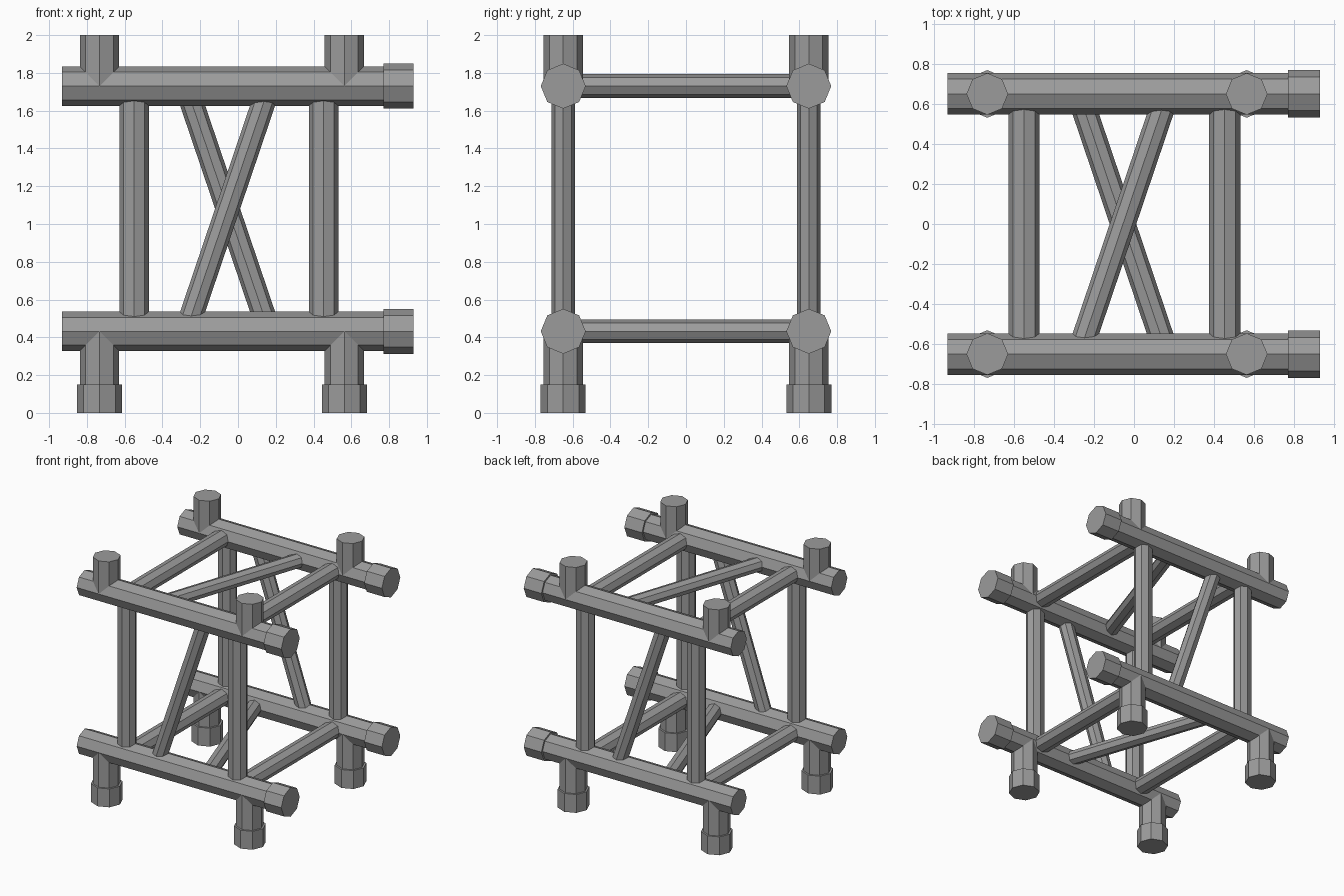
import bpy
import bmesh
from mathutils import Vector, Matrix
from math import cos, sin, pi

cube = bpy.data.objects.get("Cube")
if cube:
    bpy.data.objects.remove(cube, do_unlink=True)

# Single metal colour
grey = bpy.data.materials.new("steel grey")
grey.use_nodes = True
COLOUR = (0.33, 0.33, 0.33, 1)
grey.diffuse_color = COLOUR
grey.node_tree.nodes["Principled BSDF"].inputs["Base Color"].default_value = COLOUR


def tube(name, start, end, wide, thick=None, normal=(0, 1, 0)):
    """Capped eight-sided tube; 'thick' is measured along 'normal'."""
    thick = thick or wide
    start, end, n = Vector(start), Vector(end), Vector(normal)
    side = n.cross(end - start).normalized()
    bm = bmesh.new()
    rings = []
    for centre in (start, end):
        rings.append([bm.verts.new(centre + side * wide * cos(k * pi / 4)
                                   + n * thick * sin(k * pi / 4)) for k in range(8)])
    low, high = rings
    for k in range(8):
        j = (k + 1) % 8
        bm.faces.new((low[k], low[j], high[j], high[k]))
    bm.faces.new(low[::-1])
    bm.faces.new(high)
    bmesh.ops.recalc_face_normals(bm, faces=bm.faces)
    mesh = bpy.data.meshes.new(name)
    bm.to_mesh(mesh)
    bm.free()
    mesh.materials.append(grey)
    obj = bpy.data.objects.new(name, mesh)
    bpy.context.collection.objects.link(obj)
    return obj


PIPE, COLLAR = 0.104, 0.119
Y, LOW, HIGH = 0.65, 0.432, 1.73
POSTS = (-0.733, 0.563)
BRACES = (-0.55, 0.453)
BRACE_WIDE, BRACE_THICK = 0.078, 0.063
DIAG_WIDE, DIAG_THICK = 0.063, 0.055
DIAG_A, DIAG_B = -0.275, 0.165

for y, depth in ((-Y, "front"), (Y, "back")):
    # Long pipes with an end collar
    for z, level in ((LOW, "lower"), (HIGH, "upper")):
        tube(f"{depth}_{level}_pipe", (-0.932, y, z), (0.90, y, z), PIPE)
        tube(f"{depth}_{level}_collar", (0.77, y, z), (0.93, y, z), COLLAR)
    # Feet with collars, and top stubs
    for x, hand in zip(POSTS, ("right", "left")):
        tube(f"{depth}_{hand}_leg", (x, y, 0.03), (x, y, LOW), PIPE)
        tube(f"{depth}_{hand}_foot_collar", (x, y, 0), (x, y, 0.15), COLLAR)
        tube(f"{depth}_{hand}_top_stub", (x, y, HIGH), (x, y, 2), PIPE)
    # Upright braces
    for x, hand in zip(BRACES, ("right", "left")):
        tube(f"{depth}_{hand}_upright", (x, y, LOW), (x, y, HIGH),
             BRACE_WIDE, BRACE_THICK)

# Cross bars from front to back
for z, level in ((LOW, "lower"), (HIGH, "upper")):
    for x, hand in zip(BRACES, ("right", "left")):
        tube(f"{level}_{hand}_cross_bar", (x, -Y, z), (x, Y, z),
             BRACE_WIDE, BRACE_THICK, (0, 0, 1))

# Diagonal braces, leaning opposite ways on opposite faces
tube("front_diagonal", (DIAG_A, -Y, LOW), (DIAG_B, -Y, HIGH), DIAG_WIDE, DIAG_THICK)
tube("back_diagonal", (DIAG_B, Y, LOW), (DIAG_A, Y, HIGH), DIAG_WIDE, DIAG_THICK)
tube("upper_diagonal", (DIAG_A, -Y, HIGH), (DIAG_B, Y, HIGH),
     DIAG_WIDE, DIAG_THICK, (0, 0, 1))
tube("lower_diagonal", (DIAG_B, -Y, LOW), (DIAG_A, Y, LOW),
     DIAG_WIDE, DIAG_THICK, (0, 0, 1))
